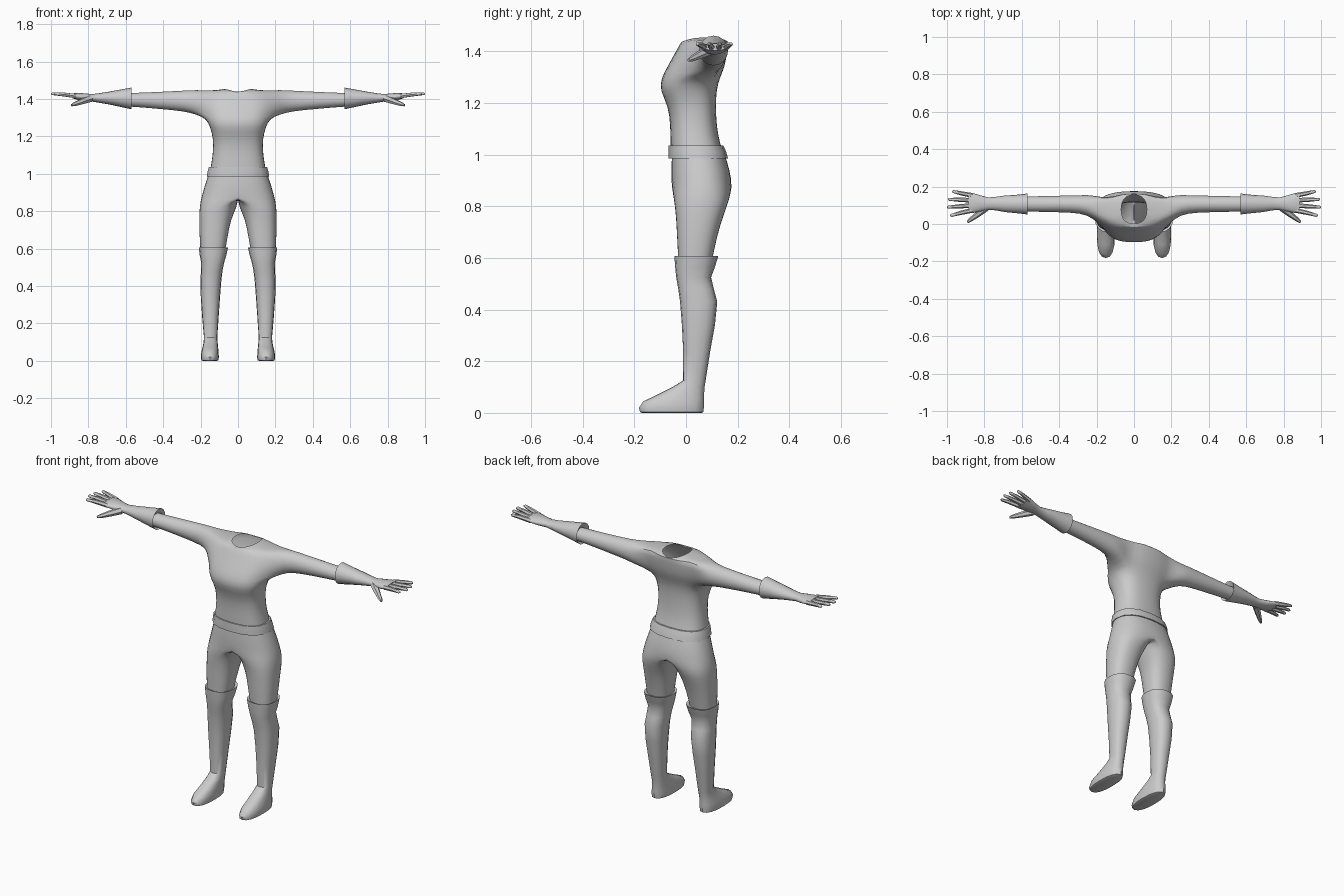
import bpy, bmesh
from math import sin, cos, pi, radians
from mathutils import Vector

if "Cube" in bpy.data.objects:
    bpy.data.objects.remove(bpy.data.objects["Cube"])

N = 16


def sup(t, n=2.4):
    """Unit superellipse point."""
    f = lambda v: (1 if v >= 0 else -1) * abs(v) ** (2 / n) if abs(v) > 1e-6 else 0.0
    return f(cos(t)), f(sin(t))


def z_ring(z, xc, ro, ri, y0, y1, n=2.4):
    """Horizontal section: outer radius ro, inner radius ri about xc."""
    pts = []
    for i in range(N):
        c, s = sup(2 * pi * i / N, n)
        pts.append((xc + c * (ro if c > 0 else ri), (y0 + y1) / 2 + s * (y1 - y0) / 2, z))
    return pts


def x_ring(x, yc, zc, ry, rz, start=0.0):
    """Section across an arm."""
    return [(x, yc + ry * cos(start + 2 * pi * i / N), zc + rz * sin(start + 2 * pi * i / N))
            for i in range(N)]


def skin(bm, rings):
    """Skin quads over successive rings of coordinates or verts."""
    vs = [[p if isinstance(p, bmesh.types.BMVert) else bm.verts.new(p) for p in r] for r in rings]
    for a, b in zip(vs, vs[1:]):
        n = len(a)
        for i in range(n):
            bm.faces.new((a[i], a[(i + 1) % n], b[(i + 1) % n], b[i]))
    return vs


def finish(name, bm, mirror=False, subsurf=0, angle=40):
    bmesh.ops.recalc_face_normals(bm, faces=bm.faces)
    me = bpy.data.meshes.new(name)
    bm.to_mesh(me)
    bm.free()
    ob = bpy.data.objects.new(name, me)
    bpy.context.collection.objects.link(ob)
    bpy.ops.object.select_all(action='DESELECT')
    ob.select_set(True)
    bpy.context.view_layer.objects.active = ob
    bpy.ops.object.shade_smooth_by_angle(angle=radians(angle))
    if mirror:
        m = ob.modifiers.new("Mirror", 'MIRROR')
        m.merge_threshold = 0.0005
    if subsurf:
        s = ob.modifiers.new("Subdivision", 'SUBSURF')
        s.levels = s.render_levels = subsurf
    return ob


# Shirt: torso with an open neck, arm holes cut and sleeves grown from them
bm = bmesh.new()
profile = [(1.00, .155, -.060, .147), (1.05, .146, -.062, .132), (1.11, .136, -.062, .120),
           (1.19, .134, -.070, .117), (1.25, .152, -.104, .120), (1.295, .172, -.098, .132),
           (1.335, .185, -.077, .150), (1.375, .188, -.055, .158), (1.415, .180, -.032, .163),
           (1.443, .150, -.018, .165)]
rings = [z_ring(z, 0, r, r, a, b, 2.6) for z, r, a, b in profile]
neck = [(x, y, 1.436 + .018 * abs(x) / .07) for x, y, z in z_ring(0, 0, .07, .07, 0, .157)]
vs = skin(bm, rings + [neck])
lo, hi = 5, 9
for s in (1, -1):
    col = (lambda c: c % N) if s > 0 else (lambda c: (8 - c) % N)
    loop = [vs[lo][col(c)] for c in range(-2, 2)]
    loop += [vs[r][col(2)] for r in range(lo, hi)]
    loop += [vs[hi][col(c)] for c in range(2, -2, -1)]
    loop += [vs[r][col(-2)] for r in range(hi, lo, -1)]
    hole = {vs[r][col(c)] for r in range(lo, hi + 1) for c in range(-2, 3)}
    inside = [f for f in bm.faces if all(v in hole for v in f.verts)]
    bmesh.ops.delete(bm, geom=inside, context='FACES')
    sleeve = [(.225, .095, 1.383, .062, .067), (.28, .106, 1.389, .049, .057),
              (.40, .107, 1.392, .045, .048), (.50, .107, 1.394, .043, .041),
              (.60, .107, 1.396, .040, .036)]
    skin(bm, [loop] + [x_ring(s * x, *p, start=-.75 * pi) for x, *p in sleeve])
bmesh.ops.delete(bm, geom=[v for v in bm.verts if not v.link_faces], context='VERTS')
finish("shirt", bm, subsurf=1, angle=60)

# Belt band around the waist
bm = bmesh.new()
skin(bm, [z_ring(z, 0, r, r, a, b) for z, r, a, b in
          [(.985, .155, -.056, .150), (.985, .167, -.068, .163), (1.01, .163, -.068, .156),
           (1.035, .156, -.067, .145), (1.035, .145, -.055, .132)]])
finish("belt", bm)

# Trousers: half a waist splitting into one leg, mirrored
bm = bmesh.new()
skin(bm, [z_ring(*p) for p in
          [(1.00, 0, .160, 0, -.056, .152), (.94, 0, .180, 0, -.060, .172),
           (.88, 0, .198, 0, -.058, .181), (.825, .100, .108, .098, -.048, .170),
           (.76, .118, .090, .082, -.040, .145), (.68, .127, .081, .076, -.036, .120),
           (.57, .135, .066, .064, -.030, .098)]])
flat = [f for f in bm.faces if all(abs(v.co.x) < 1e-5 for v in f.verts)]
bmesh.ops.delete(bm, geom=flat, context='FACES')
finish("trousers", bm, mirror=True, subsurf=1, angle=60)

# Boots: flared top, calf, ankle and foot
bm = bmesh.new()
boot = [(.600, .072, .195, -.030, .105), (.607, .053, .210, -.045, .125),
        (.565, .062, .205, -.042, .112), (.525, .074, .197, -.038, .097),
        (.48, .083, .198, -.030, .108), (.43, .089, .201, -.023, .121),
        (.34, .096, .199, -.016, .112), (.24, .103, .192, -.011, .094),
        (.125, .111, .182, -.012, .076), (.10, .109, .184, -.052, .072),
        (.07, .106, .190, -.112, .070), (.045, .104, .196, -.165, .070),
        (.02, .102, .199, -.182, .069), (.003, .105, .196, -.178, .067), (0, .112, .19, -.17, .06)]
vs = skin(bm, [z_ring(z, (a + b) / 2, (b - a) / 2, (b - a) / 2, y0, y1)
               for z, a, b, y0, y1 in boot])
bm.faces.new(vs[-1])
finish("boots", bm, mirror=True)

# Gloves: flared cuff, wrist and palm
bm = bmesh.new()
vs = skin(bm, [x_ring(*p) for p in
               [(.585, .107, 1.396, .040, .036), (.57, .107, 1.403, .056, .058),
                (.63, .107, 1.404, .049, .046), (.69, .108, 1.405, .044, .034),
                (.74, .109, 1.405, .036, .026), (.78, .109, 1.406, .033, .020),
                (.82, .110, 1.409, .043, .021), (.86, .112, 1.414, .053, .018),
                (.885, .113, 1.417, .053, .013)]])
bm.faces.new(vs[-1])


def finger(path):
    """Tapered six-sided finger through (x, y, z, radius) points."""
    d = (Vector(path[-1][:3]) - Vector(path[0][:3])).normalized()
    u = d.cross(Vector((0, 0, 1))).normalized()
    w = u.cross(d)
    out = skin(bm, [[Vector(p[:3]) + p[3] * (u * cos(k * pi / 3) + w * sin(k * pi / 3))
                     for k in range(6)] for p in path])
    bm.faces.new(out[-1])


for y, tx, ty in [(.153, .972, .174), (.127, .994, .132), (.099, .999, .090), (.073, .982, .046)]:
    finger([(.865, y, 1.415, .013), (.87 * .45 + tx * .55, y * .45 + ty * .55, 1.424, .011),
            (tx - .006, ty, 1.428, .008), (tx, ty, 1.428, .004)])
finger([(.79, .088, 1.402, .020), (.835, .052, 1.386, .016),
        (.875, .022, 1.371, .011), (.89, .010, 1.366, .006)])
finish("gloves", bm, mirror=True, angle=55)
